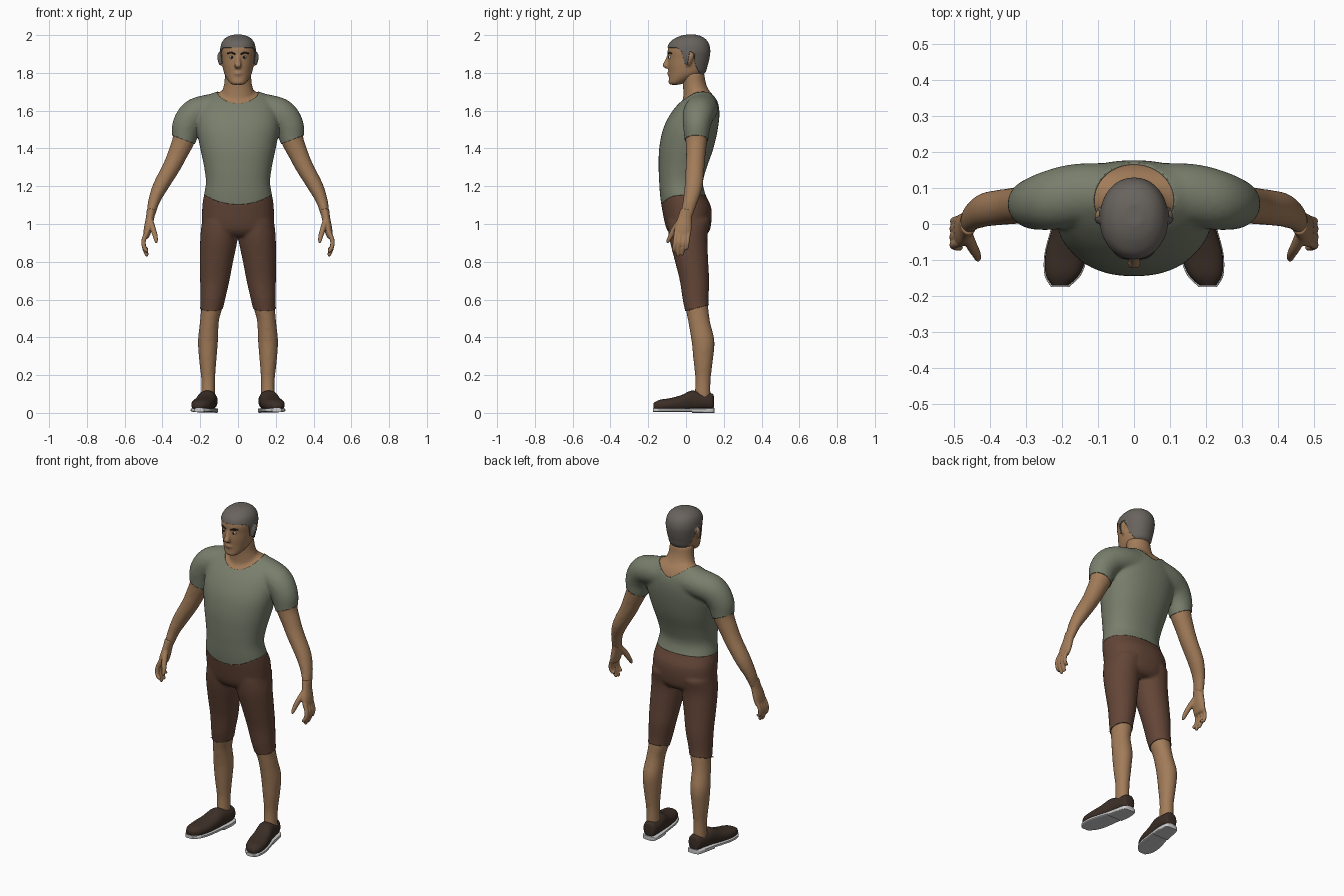
import bpy, bmesh, math
from mathutils import Vector, Matrix

if "Cube" in bpy.data.objects:
    bpy.data.objects.remove(bpy.data.objects["Cube"])

X, Y, Z = Vector((1, 0, 0)), Vector((0, 1, 0)), Vector((0, 0, 1))


def material(name, rgb):
    m = bpy.data.materials.new(name)
    m.diffuse_color = (*rgb, 1)
    m.use_nodes = True
    m.node_tree.nodes["Principled BSDF"].inputs["Base Color"].default_value = m.diffuse_color
    return m


SKIN = material("skin", (0.36, 0.20, 0.10))
SHIRT = material("shirt", (0.19, 0.21, 0.15))
SHORTS = material("shorts", (0.125, 0.06, 0.038))
HAIR = material("hair", (0.14, 0.125, 0.11))
LEATHER = material("leather", (0.045, 0.028, 0.02))
SOLE = material("sole", (0.6, 0.6, 0.6))
DARK = material("dark", (0.02, 0.017, 0.015))
WHITE = material("white", (0.7, 0.68, 0.65))


def tube(bm, rows, up=Y, axis=None, p=1.0, sides=(1,), n=28, sub=5):
    """Smooth loft through rings (x, y, z, radius_across, radius_along_up)."""
    k = [Vector(r) for r in rows]
    k = [k[0]] + k + [k[-1]]
    pts = []
    for i in range(1, len(k) - 2):
        a, b, c, d = k[i - 1:i + 3]
        for s in range(sub):
            t = s / sub
            pts.append(0.5 * (2 * b + (c - a) * t + (2 * a - 5 * b + 4 * c - d) * t * t
                              + (3 * b - a - 3 * c + d) * t ** 3))
    pts.append(k[-1])
    cen = [Vector(q[:3]) for q in pts]
    for side in sides:
        rings = []
        for i, q in enumerate(pts):
            t = axis or (cen[min(i + 1, len(cen) - 1)] - cen[max(i - 1, 0)]).normalized()
            v = (up - t * up.dot(t)).normalized()
            u = v.cross(t)
            ring = []
            for j in range(n):
                g = 2 * math.pi * j / n
                c, s = math.cos(g), math.sin(g)
                co = (cen[i] + u * q[3] * math.copysign(abs(c) ** p, c)
                      + v * q[4] * math.copysign(abs(s) ** p, s))
                ring.append(bm.verts.new((co.x * side, co.y, co.z)))
            rings.append(ring)
        for a, b in zip(rings, rings[1:]):
            for j in range(n):
                bm.faces.new((a[j - 1], a[j], b[j], b[j - 1]))
        bm.faces.new(rings[0])
        bm.faces.new(rings[-1])


def finish(bm, name, mat):
    bmesh.ops.recalc_face_normals(bm, faces=bm.faces)
    me = bpy.data.meshes.new(name)
    bm.to_mesh(me)
    me.materials.append(mat)
    me.shade_smooth()
    ob = bpy.data.objects.new(name, me)
    bpy.context.collection.objects.link(ob)
    return ob


def fuse(ob, voxel, smooth):
    """Melt overlapping lofts into one skin."""
    r = ob.modifiers.new("fuse", 'REMESH')
    r.mode, r.voxel_size, r.use_smooth_shade = 'VOXEL', voxel, True
    s = ob.modifiers.new("soften", 'SMOOTH')
    s.factor, s.iterations = 0.5, smooth
    me = bpy.data.meshes.new_from_object(ob.evaluated_get(bpy.context.evaluated_depsgraph_get()))
    ob.modifiers.clear()
    ob.data = me
    return ob


def cut(mesh, name, field, mat, fat=0.0):
    """Keep the part of the mesh where field > 0, optionally as a thicker shell."""
    bm = bmesh.new()
    bm.from_mesh(mesh)
    bmesh.ops.triangulate(bm, faces=bm.faces)
    new = []
    for e in list(bm.edges):
        a, b = field(e.verts[0].co), field(e.verts[1].co)
        if a * b < 0:
            new.append(bmesh.utils.edge_split(e, e.verts[0], a / (a - b))[1])
    bmesh.ops.connect_verts(bm, verts=new)
    bad = [f for f in bm.faces if field(f.calc_center_median()) < 0]
    bmesh.ops.delete(bm, geom=bad, context='FACES')
    bm.normal_update()
    for v in bm.verts:
        v.co += v.normal * fat
    ob = finish(bm, name, mat)
    if fat:
        s = ob.modifiers.new("thickness", 'SOLIDIFY')
        s.thickness, s.offset = fat + 0.003, -1
    return ob


BOTH = (1, -1)

# Body: torso, neck, arms and legs melted together
bm = bmesh.new()
torso = [(.94, -.07, .10, .12), (.98, -.10, .125, .178), (1.08, -.122, .13, .185), (1.15, -.132, .10, .176),
         (1.22, -.137, .085, .165), (1.3, -.14, .105, .174), (1.4, -.137, .14, .195), (1.5, -.117, .163, .212),
         (1.58, -.078, .172, .21), (1.64, -.03, .165, .19), (1.68, .015, .145, .15), (1.705, .04, .12, .08)]
tube(bm, [(0, (f + b) / 2, z, w, (b - f) / 2) for z, f, b, w in torso], axis=Z, p=.9, n=40)
tube(bm, [(0, .065, 1.6, .10, .085), (0, .06, 1.68, .09, .075), (0, .045, 1.74, .074, .062),
          (0, .035, 1.80, .07, .062)], axis=Z)
tube(bm, [(.06, .085, 1.612, .085, .08), (.16, .08, 1.605, .075, .082), (.23, .066, 1.58, .076, .078),
          (.272, .057, 1.52, .072, .068), (.288, .055, 1.445, .06, .058), (.32, .052, 1.37, .052, .052),
          (.353, .048, 1.30, .047, .05), (.41, .04, 1.20, .041, .048), (.445, .022, 1.12, .031, .039),
          (.463, .0, 1.04, .022, .032)], sides=BOTH)
tube(bm, [(.095, .015, 1.02, .09, .11), (.10, .012, .93, .095, .097), (.114, .03, .8, .083, .083),
          (.123, .045, .7, .073, .073), (.134, .051, .6, .061, .064), (.142, .06, .54, .055, .06),
          (.152, .07, .48, .05, .058), (.159, .09, .38, .053, .061), (.16, .091, .28, .046, .052),
          (.158, .09, .18, .037, .041), (.158, .088, .10, .037, .042), (.158, .088, .04, .037, .042)],
     axis=-Z, sides=BOTH)
body = fuse(finish(bm, "body_form", SKIN), .0095, 6)


def hem(c):
    return 1.152 - .048 * max(0, 1 - (c.x / .18) ** 2) * min(1, max(0, -c.y / .1))


def shirt(c):
    ax = abs(c.x)
    sleeve = max((c.z - 1.445) * .93 - (ax - .283) * .37, .215 - ax)
    neck = math.hypot(c.x / .11, (c.y - .065) / .1) - 1
    return min(c.z - hem(c), sleeve, max(neck * .1, 1.55 - c.z))


def shorts(c):
    return min(hem(c) - c.z, c.z - .54 - .26 * max(c.y, 0), .3 - abs(c.x))


# Garments and bare skin are cut from the same form
cut(body.data, "shirt", shirt, SHIRT, .005)
cut(body.data, "shorts", shorts, SHORTS, .005)
cut(body.data, "bare_skin", lambda c: .012 - max(shirt(c), shorts(c)), SKIN)
bpy.data.objects.remove(body)

# Hands
bm = bmesh.new()
tube(bm, [(.459, .003, 1.075, .024, .033), (.466, -.006, 1.03, .022, .037), (.476, -.015, .98, .022, .045),
          (.484, -.02, .94, .017, .044), (.485, -.02, .925, .01, .036)], sides=BOTH)
for y, tip, r in ((-.052, .852, .012), (-.03, .832, .0125), (-.007, .836, .012), (.014, .864, .0105)):
    tube(bm, [(.484, y, .955, r, r), (.5, y - .005, .91, r, r), (.496, y - .01, .875, r * .95, r * .95),
              (.482, y - .013, tip + .004, r * .8, r * .8), (.479, y - .014, tip - .002, .003, .003)],
         sides=BOTH, n=14)
tube(bm, [(.465, -.025, 1.02, .016, .018), (.45, -.06, .975, .015, .017), (.438, -.082, .935, .013, .013),
          (.433, -.096, .908, .009, .009), (.432, -.1, .898, .003, .003)], sides=BOTH, n=14)
fuse(finish(bm, "hands", SKIN), .0045, 3)

# Head with nose, lips and ears
bm = bmesh.new()
tube(bm, [(0, -.06, 1.737, .025, .02), (0, -.05, 1.746, .042, .042), (0, -.025, 1.77, .06, .066),
          (0, .002, 1.80, .074, .094), (0, .008, 1.84, .082, .103), (0, .013, 1.88, .087, .108),
          (0, .014, 1.92, .091, .111), (0, .016, 1.96, .082, .099), (0, .022, 1.986, .058, .066),
          (0, .025, 1.998, .026, .03)], axis=Z, p=.95, n=40)
tube(bm, [(0, -.088, 1.9, .009, .01), (0, -.1, 1.865, .013, .012), (0, -.111, 1.838, .019, .014),
          (0, -.098, 1.824, .014, .01)], axis=-Z, n=16)
tube(bm, [(-.028, -.08, 1.795, .006, .006), (0, -.092, 1.797, .01, .008), (.028, -.08, 1.795, .006, .006)], n=14)
tube(bm, [(.09, .024, 1.908, .008, .012), (.097, .024, 1.89, .011, .019), (.093, .016, 1.86, .01, .015),
          (.087, .01, 1.838, .007, .008)], axis=-Z, sides=BOTH, n=16)
head = fuse(finish(bm, "head", SKIN), .006, 4)


# Cropped hair, cut from the head along a hairline
def hair(c):
    line = [(-.2, 1.936), (-.045, 1.932), (-.02, 1.91), (-.008, 1.85), (.008, 1.845), (.02, 1.912),
            (.036, 1.908), (.05, 1.84), (.075, 1.79), (.3, 1.785)]
    for (a, za), (b, zb) in zip(line, line[1:]):
        if c.y <= b:
            return c.z - za - (zb - za) * (c.y - a) / (b - a)
    return -1


cut(head.data, "hair", hair, HAIR, .004)

# Eyes and brows
for name, mat, r, y in (("eyes", WHITE, .011, -.082), ("pupils", DARK, .0065, -.0895)):
    bm = bmesh.new()
    for s in BOTH:
        bmesh.ops.create_uvsphere(bm, u_segments=16, v_segments=10, radius=r,
                                  matrix=Matrix.Translation((.033 * s, y, 1.883)))
    finish(bm, name, mat)
bm = bmesh.new()
tube(bm, [(.014, -.095, 1.899, .004, .004), (.036, -.09, 1.907, .005, .005), (.056, -.075, 1.903, .003, .003)],
     sides=BOTH, n=10)
finish(bm, "brows", DARK)

# Shoes: upper, sole and heel block
plan = [(.15, .147, .06, .018, .03), (.151, .137, .06, .037, .043), (.155, .085, .062, .047, .046),
        (.164, .03, .064, .05, .054), (.176, -.025, .051, .055, .043), (.188, -.085, .044, .058, .034),
        (.198, -.14, .04, .047, .029), (.205, -.171, .036, .022, .017)]
bm = bmesh.new()
tube(bm, plan, up=Z, axis=-Y, p=.85, sides=BOTH)
finish(bm, "shoe_uppers", LEATHER)
bm = bmesh.new()
tube(bm, [(x, y * 1.02, .015, w + .003, .01) for x, y, z, w, h in plan], up=Z, axis=-Y, p=.4, sides=BOTH)
tube(bm, [(x, y * 1.02, .01, w + .003, .01) for x, y, z, w, h in plan[:4]], up=Z, axis=-Y, p=.3, sides=BOTH)
soles = finish(bm, "shoe_soles", SOLE)
bpy.context.view_layer.objects.active = soles
soles.select_set(True)
bpy.ops.object.shade_smooth_by_angle(angle=math.radians(35))
